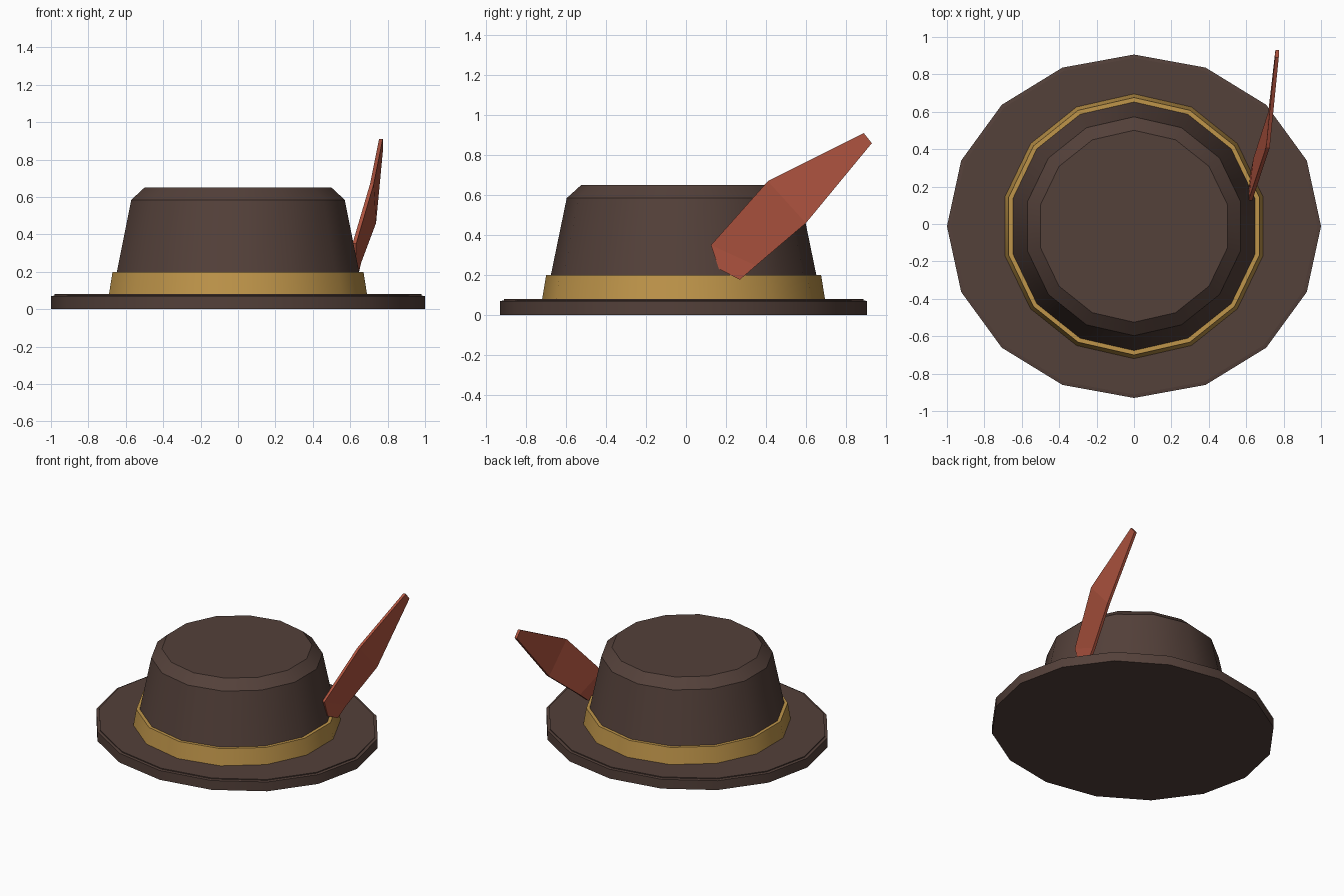
import bpy
import bmesh
import math

if "Cube" in bpy.data.objects:
    bpy.data.objects.remove(bpy.data.objects["Cube"], do_unlink=True)

HAT_Y = -0.012


def material(name, rgb):
    mat = bpy.data.materials.new(name)
    mat.use_nodes = True
    mat.diffuse_color = (*rgb, 1)
    mat.node_tree.nodes["Principled BSDF"].inputs["Base Color"].default_value = (*rgb, 1)
    return mat


def finish(bm, name, mat, smooth=True):
    bmesh.ops.recalc_face_normals(bm, faces=bm.faces)
    mesh = bpy.data.meshes.new(name)
    bm.to_mesh(mesh)
    bm.free()
    mesh.materials.append(mat)
    obj = bpy.data.objects.new(name, mesh)
    bpy.context.collection.objects.link(obj)
    if smooth:
        bpy.ops.object.select_all(action="DESELECT")
        obj.select_set(True)
        bpy.context.view_layer.objects.active = obj
        bpy.ops.object.shade_smooth_by_angle(angle=math.radians(30))
    return obj


def turned(name, profile, sides, mat, squash=1.0, closed=False):
    """Sweep (radius, height) points round the hat's axis."""
    bm = bmesh.new()
    rings = []
    for radius, z in profile:
        ring = []
        for i in range(sides):
            a = math.pi / 2 + math.tau * i / sides
            ring.append(bm.verts.new((radius * math.cos(a),
                                      radius * squash * math.sin(a) + HAT_Y, z)))
        rings.append(ring)
    pairs = list(zip(rings, rings[1:]))
    if closed:
        pairs.append((rings[-1], rings[0]))
    else:
        bm.faces.new(rings[0])
        bm.faces.new(rings[-1])
    for low, high in pairs:
        for i in range(sides):
            j = (i + 1) % sides
            bm.faces.new((low[i], low[j], high[j], high[i]))
    return finish(bm, name, mat)


brown = material("dark brown felt", (0.088, 0.052, 0.042))
gold = material("gold band", (0.52, 0.30, 0.068))
red = material("red feather", (0.43, 0.088, 0.05))

# Oval brim with a small stepped rim
turned("brim", [(1, 0), (1, 0.07), (0.98, 0.073), (0.98, 0.08)], 16, brown, squash=0.918)

# Tapered crown with a chamfered top
turned("crown", [(0.69, 0.075), (0.585, 0.585), (0.513, 0.65)], 14, brown)

# Ribbon round the foot of the crown
turned("hat_band", [(0.708, 0.078), (0.688, 0.2), (0.66, 0.2), (0.68, 0.078)],
       14, gold, closed=True)

# Feather: upper and lower edge points from quill to tip
sections = [
    ((0.622, 0.165, 0.23), (0.632, 0.27, 0.177)),
    ((0.622, 0.125, 0.35), (0.648, 0.35, 0.247)),
    ((0.716, 0.41, 0.67), (0.728, 0.60, 0.46)),
    ((0.764, 0.89, 0.91), (0.766, 0.93, 0.86)),
]
half_thickness = 0.01
bm = bmesh.new()
loops = []
for (ux, uy, uz), (lx, ly, lz) in sections:
    h = half_thickness
    loops.append([bm.verts.new(p) for p in (
        (ux - h, uy, uz), (ux + h, uy, uz), (lx + h, ly, lz), (lx - h, ly, lz))])
for a, b in zip(loops, loops[1:]):
    for i in range(4):
        j = (i + 1) % 4
        bm.faces.new((a[i], a[j], b[j], b[i]))
bm.faces.new(loops[0])
bm.faces.new(loops[-1])
finish(bm, "feather", red, smooth=False)
